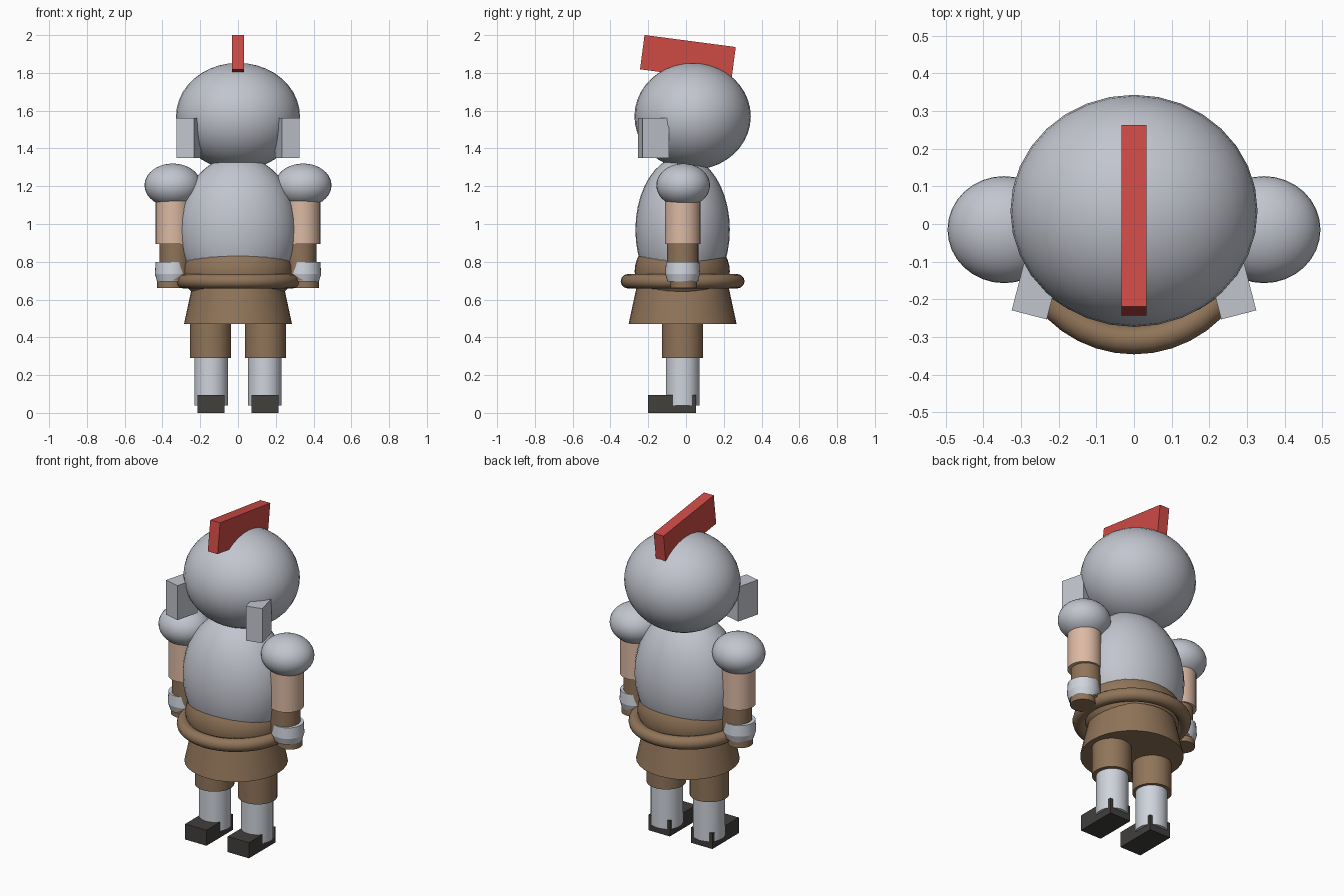
import bpy, math

if "Cube" in bpy.data.objects:
    bpy.data.objects.remove(bpy.data.objects["Cube"])


def material(name, rgb):
    m = bpy.data.materials.new(name)
    m.diffuse_color = (*rgb, 1)
    m.use_nodes = True
    m.node_tree.nodes["Principled BSDF"].inputs["Base Color"].default_value = m.diffuse_color
    return m


STEEL = material("steel_grey", (0.54, 0.56, 0.62))
PALE = material("pale_grey", (0.62, 0.65, 0.71))
BROWN = material("leather_brown", (0.28, 0.175, 0.10))
SKIN = material("skin", (0.72, 0.49, 0.37))
RED = material("crest_red", (0.62, 0.07, 0.06))
DARK = material("dark_leather", (0.052, 0.05, 0.046))


def finish(name, mat, smooth=True):
    ob = bpy.context.object
    ob.name = name
    ob.data.materials.append(mat)
    if smooth:
        bpy.ops.object.shade_smooth_by_angle(angle=math.radians(40))
    return ob


def ellipsoid(name, mat, loc, radii):
    bpy.ops.mesh.primitive_uv_sphere_add(segments=32, ring_count=20, radius=1, location=loc)
    bpy.context.object.scale = radii
    bpy.ops.object.transform_apply(location=False, rotation=False, scale=True)
    return finish(name, mat)


def tube(name, mat, x, y, z0, z1, r0, r1=None):
    """Upright cylinder or cone from z0 (radius r0) to z1 (radius r1)."""
    bpy.ops.mesh.primitive_cone_add(vertices=32, radius1=r0, radius2=r0 if r1 is None else r1,
                                    depth=z1 - z0, location=(x, y, (z0 + z1) / 2))
    return finish(name, mat)


def box(name, mat, loc, size, rot=(0, 0, 0)):
    bpy.ops.mesh.primitive_cube_add(size=1, location=loc, rotation=rot)
    bpy.context.object.scale = size
    bpy.ops.object.transform_apply(location=False, rotation=False, scale=True)
    return finish(name, mat, smooth=False)


CY = -0.018  # body centre line

# Head and tilted crest
ellipsoid("helmet", STEEL, (0, 0.035, 1.57), (0.328, 0.308, 0.283))
box("crest", RED, (0, 0.01, 1.878), (0.066, 0.487, 0.183), (math.radians(-7.5), 0, 0))

# Body, waist, belt and skirt
ellipsoid("torso", STEEL, (0, CY, 0.97), (0.315, 0.25, 0.39))
ellipsoid("waist", BROWN, (0, -0.02, 0.75), (0.293, 0.252, 0.205))
bpy.ops.mesh.primitive_torus_add(major_segments=40, minor_segments=12, major_radius=0.29,
                                 minor_radius=0.038, location=(0, CY, 0.697))
finish("belt", BROWN)
tube("skirt", BROWN, 0, CY, 0.47, 0.67, 0.286, 0.243)

for s, side in ((-1, "right"), (1, "left")):
    # Cheek guard
    box(side + "_cheek_guard", STEEL, (s * 0.26, -0.171, 1.455), (0.096, 0.145, 0.21),
        (0, 0, s * math.radians(14.5)))
    # Arm
    ellipsoid(side + "_shoulder", STEEL, (s * 0.345, -0.015, 1.205), (0.15, 0.142, 0.115))
    tube(side + "_upper_arm", SKIN, s * 0.342, CY, 0.895, 1.16, 0.094)
    tube(side + "_forearm", BROWN, s * 0.332, CY, 0.70, 0.92, 0.083)
    tube(side + "_cuff_top", PALE, s * 0.348, CY, 0.735, 0.80, 0.092, 0.088)
    tube(side + "_cuff_bottom", PALE, s * 0.348, CY, 0.695, 0.735, 0.08, 0.092)
    tube(side + "_hand", BROWN, s * 0.358, -0.012, 0.66, 0.72, 0.07)
    # Leg and shoe
    tube(side + "_trouser_leg", BROWN, s * 0.145, CY, 0.29, 0.55, 0.109)
    tube(side + "_shin", PALE, s * 0.142, CY, 0.04, 0.32, 0.089)
    box(side + "_shoe", DARK, (s * 0.143, -0.074, 0.0475), (0.143, 0.254, 0.095))
